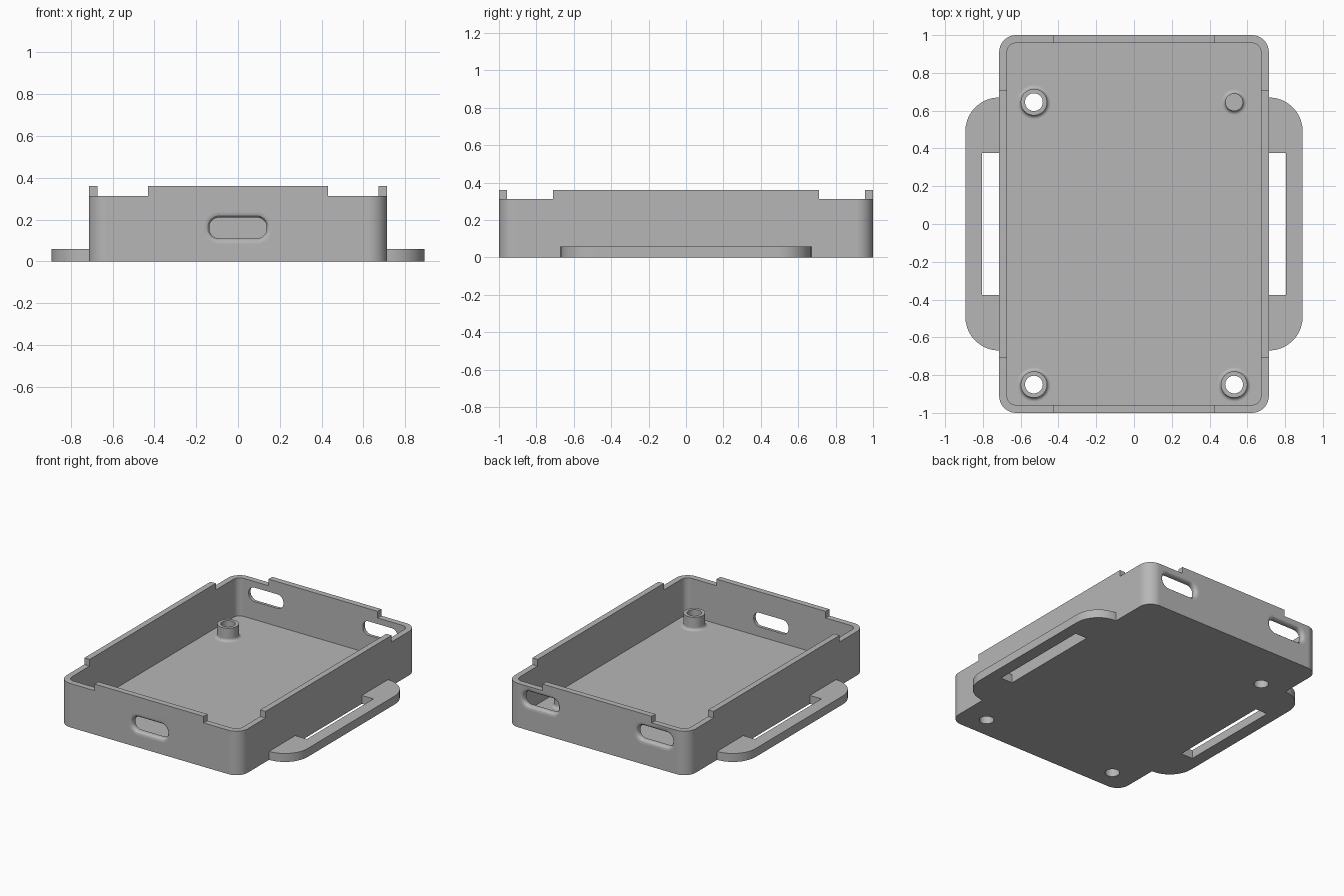
import bpy, bmesh, math
from mathutils import Vector

old = bpy.data.objects.get("Cube")
if old:
    bpy.data.objects.remove(old, do_unlink=True)

HX, HY, WALL, FLOOR = 0.714, 1.0, 0.042, 0.042
RIM, LIP = 0.313, 0.36

grey = bpy.data.materials.new("grey plastic")
grey.use_nodes = True
grey.diffuse_color = (0.47, 0.47, 0.47, 1)
grey.node_tree.nodes["Principled BSDF"].inputs["Base Color"].default_value = grey.diffuse_color


def finish(bm, name):
    bmesh.ops.recalc_face_normals(bm, faces=bm.faces)
    me = bpy.data.meshes.new(name)
    bm.to_mesh(me)
    bm.free()
    me.materials.append(grey)
    ob = bpy.data.objects.new(name, me)
    bpy.context.collection.objects.link(ob)
    return ob


def activate(ob):
    bpy.ops.object.select_all(action='DESELECT')
    ob.select_set(True)
    bpy.context.view_layer.objects.active = ob


def smooth(ob):
    activate(ob)
    bpy.ops.object.shade_smooth_by_angle(angle=math.radians(30))
    mod = ob.modifiers.new("even shading", 'WEIGHTED_NORMAL')
    mod.keep_sharp = True


def arc(cx, cy, r, start, n=10):
    """Quarter circle, counter-clockwise from the start angle in degrees."""
    angles = [math.radians(start + 90 * i / n) for i in range(n + 1)]
    return [(cx + r * math.cos(a), cy + r * math.sin(a)) for a in angles]


def rounded_rect(hx, hy, r):
    x, y = hx - r, hy - r
    return (arc(x, y, r, 0) + arc(-x, y, r, 90)
            + arc(-x, -y, r, 180) + arc(x, -y, r, 270))


def loft(loops, name):
    """Closed solid through a stack of equal-length loops."""
    bm = bmesh.new()
    rings = [[bm.verts.new(p) for p in loop] for loop in loops]
    for a, b in zip(rings, rings[1:]):
        for i in range(len(a)):
            j = (i + 1) % len(a)
            bm.faces.new((a[i], a[j], b[j], b[i]))
    bm.faces.new(rings[0])
    bm.faces.new(rings[-1])
    return finish(bm, name)


def prism(outline, z0, z1, name):
    return loft([[(x, y, z) for x, y in outline] for z in (z0, z1)], name)


def circle(cx, cy, r, n=40):
    return [(cx + r * math.cos(math.tau * i / n), cy + r * math.sin(math.tau * i / n))
            for i in range(n)]


def cut(ob, cutter):
    cutter.hide_render = True
    mod = ob.modifiers.new("cut", 'BOOLEAN')
    mod.operation = 'DIFFERENCE'
    mod.solver = 'EXACT'
    mod.object = cutter
    activate(ob)
    bpy.ops.object.modifier_apply(modifier=mod.name)
    bpy.data.objects.remove(cutter, do_unlink=True)


def port_cutter(x, z, side):
    """Rounded slot through an end wall, flared on the outside."""
    r = 0.028
    steps = [(-0.03, r)]
    for i in range(7):
        a = math.pi / 2 * i / 6
        steps.append((r * math.sin(a), r * (1 - math.sin(math.acos(1 - math.sin(a))))))
    steps.append((0.1, 0))
    loops = [[(x + u, side * (HY - depth), z + v)
              for u, v in rounded_rect(0.137 + grow, 0.05 + grow, 0.046 + grow)]
             for depth, grow in steps]
    return loft(loops, "port_cutter")


# Open tray with rounded corners
tray = prism(rounded_rect(HX, HY, 0.09), 0, LIP, "tray")
cut(tray, prism(rounded_rect(HX - WALL, HY - WALL, 0.09 - WALL), FLOOR, 0.6, "cavity"))

# Lowered rim at the four corners
for sx in (-1, 1):
    for sy in (-1, 1):
        box = [(sx * x, sy * y) for x, y in ((0.43, 0.71), (1, 0.71), (1, 1.2), (0.43, 1.2))]
        cut(tray, prism(box, RIM, 0.6, "corner_notch"))

# One port in the front, two in the back
cut(tray, port_cutter(0, 0.16, -1))
for sx in (-1, 1):
    cut(tray, port_cutter(sx * 0.45, 0.22, 1))

# Screw holes through the floor
SCREWS = {"back_right": (-0.53, 0.645), "front_right": (-0.53, -0.85), "front_left": (0.53, -0.85)}
for x, y in SCREWS.values():
    cut(tray, prism(circle(x, y, 0.047), -0.1, 0.2, "screw_hole"))
smooth(tray)


def standoff(name, x, y, radius, top, bore=0):
    """Turned post with a filleted foot, optionally hollow."""
    f, base = 0.02, FLOOR - 0.002
    fillet = [(radius + f - f * math.sin(a), FLOOR + f - f * math.cos(a))
              for a in [math.pi / 2 * i / 6 for i in range(7)]]
    profile = [(bore, base), (radius + f, base)] + fillet + [(radius, top), (bore, top)]
    bm = bmesh.new()
    verts = [bm.verts.new((r, 0, z)) for r, z in profile]
    edges = [bm.edges.new(p) for p in zip(verts, verts[1:])]
    if bore:
        edges.append(bm.edges.new((verts[-1], verts[0])))
    bmesh.ops.spin(bm, geom=verts + edges, cent=(0, 0, 0), axis=(0, 0, 1),
                   angle=math.tau, steps=40, use_merge=False)
    bmesh.ops.remove_doubles(bm, verts=bm.verts, dist=0.0005)
    bmesh.ops.translate(bm, verts=bm.verts, vec=Vector((x, y, 0)))
    smooth(finish(bm, name))


# Three hollow posts and one solid pin
for corner, (x, y) in SCREWS.items():
    standoff(corner + "_post", x, y, 0.07, 0.135, 0.047)
standoff("back_left_pin", 0.53, 0.645, 0.047, 0.15)

# Strap loops on both sides
EX, EY, ER = 0.893, 0.67, 0.179
for side, name in ((1, "left_strap_loop"), (-1, "right_strap_loop")):
    outline = (arc(EX - ER, -EY + ER, ER, 270) + arc(EX - ER, EY - ER, ER, 0)
               + [(HX, 0.375), (0.806, 0.375), (0.806, -0.375), (HX, -0.375)])
    smooth(prism([(side * x, y) for x, y in outline], 0, 0.06, name))
